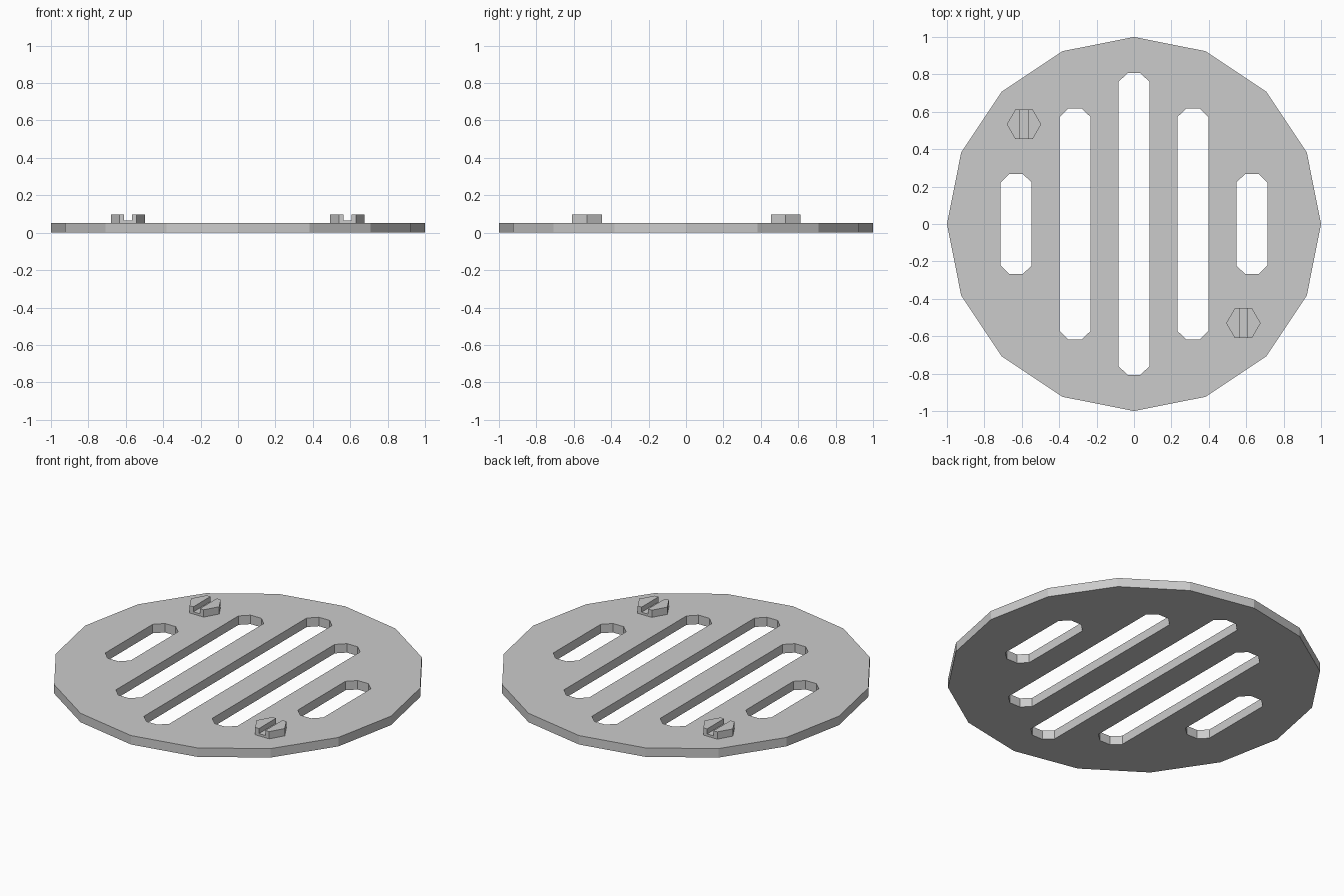
import bpy, bmesh
from math import sin, cos, pi

if "Cube" in bpy.data.objects:
    bpy.data.objects.remove(bpy.data.objects["Cube"])

PLATE_TOP, BOLT_TOP, GROOVE_FLOOR = 0.053, 0.096, 0.066


def prism(name, outlines, z0, z1):
    """One object made of extruded outlines."""
    bm = bmesh.new()
    for pts in outlines:
        face = bm.faces.new([bm.verts.new((x, y, z0)) for x, y in pts])
        new = bmesh.ops.extrude_face_region(bm, geom=[face])["geom"]
        top = [v for v in new if isinstance(v, bmesh.types.BMVert)]
        bmesh.ops.translate(bm, verts=top, vec=(0, 0, z1 - z0))
        # keep the starting face as the bottom cap
        if not face.is_valid or len(face.verts[0].link_faces) < 3:
            bm.faces.new([v for v in bm.verts if v.is_boundary])
    bmesh.ops.recalc_face_normals(bm, faces=bm.faces)
    mesh = bpy.data.meshes.new(name)
    bm.to_mesh(mesh)
    bm.free()
    ob = bpy.data.objects.new(name, mesh)
    bpy.context.collection.objects.link(ob)
    return ob


def ngon(n, r, cx=0, cy=0):
    return [(cx + r * cos(2 * pi * i / n), cy + r * sin(2 * pi * i / n)) for i in range(n)]


def slot(cx, length, w=0.083, flat=0.035, cut=0.046):
    """Long slot with chamfered ends."""
    quarter = [(w, length - cut), (flat, length)]
    top = quarter + [(-x, y) for x, y in reversed(quarter)]
    return [(cx + x, y) for x, y in top + [(-x, -y) for x, y in top]]


def carve(target, cutter):
    cutter.hide_render = True
    mod = target.modifiers.new("cut", "BOOLEAN")
    mod.operation = "DIFFERENCE"
    mod.solver = "EXACT"
    mod.object = cutter
    bpy.context.view_layer.objects.active = target
    bpy.ops.object.modifier_apply(modifier=mod.name)
    bpy.data.objects.remove(cutter)


# Round plate with five drain slots
plate = prism("drain_plate", [ngon(16, 1)], 0, PLATE_TOP)
slots = [slot(x, l) for x, l in
         ((-0.63, 0.268), (-0.315, 0.618), (0, 0.806), (0.315, 0.618), (0.63, 0.268))]
carve(plate, prism("slot_cutter", slots, -0.1, 0.2))

# Two hexagonal screws with a driver groove
for name, x, y in (("screw_back_left", -0.588, 0.533), ("screw_front_right", 0.585, -0.53)):
    screw = prism(name, [ngon(6, 0.092, x, y)], PLATE_TOP - 0.005, BOLT_TOP)
    g = 0.021
    groove = [(x - g, y - 0.2), (x + g, y - 0.2), (x + g, y + 0.2), (x - g, y + 0.2)]
    carve(screw, prism("groove_cutter", [groove], GROOVE_FLOOR, 0.2))
